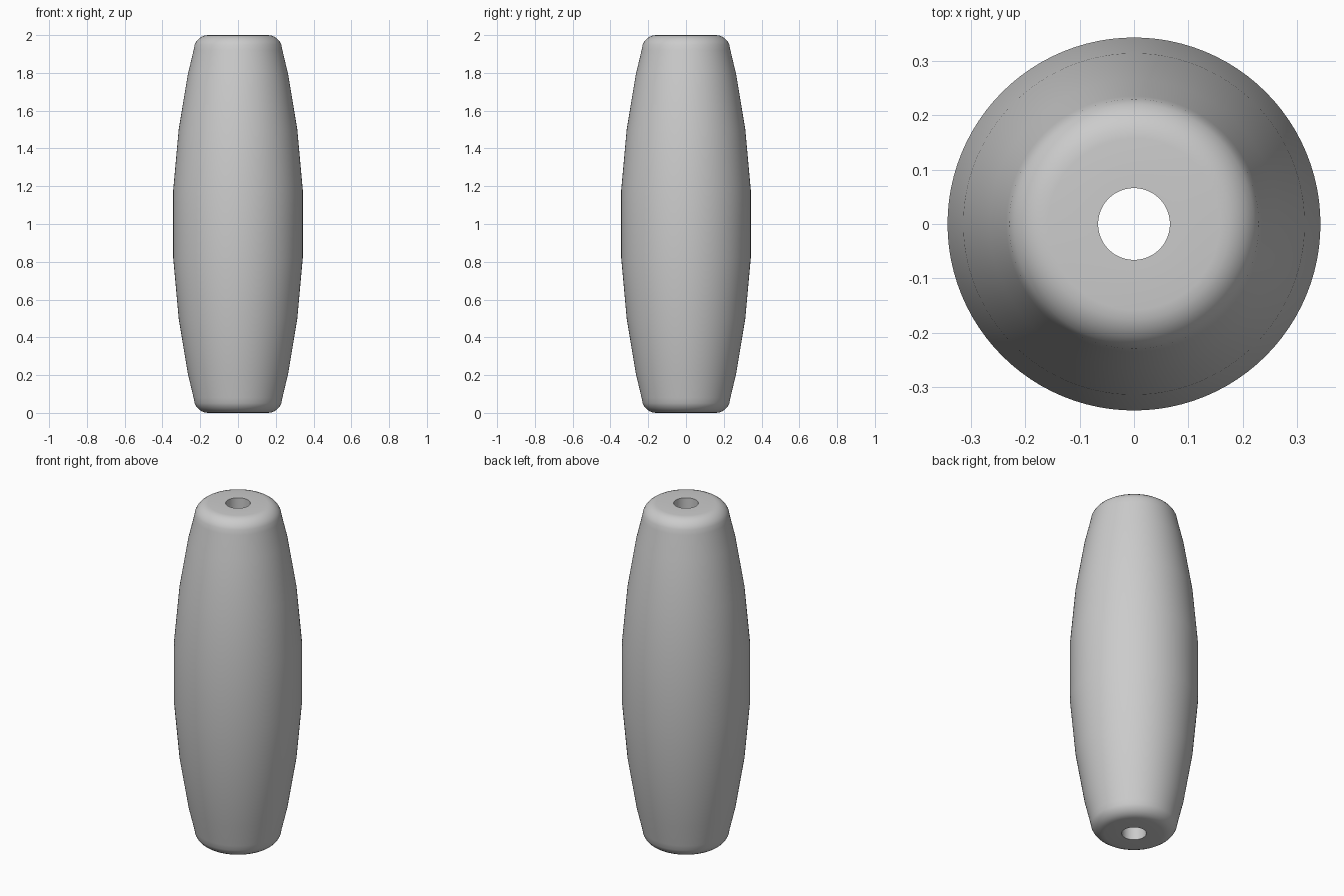
import bpy, bmesh, math

if "Cube" in bpy.data.objects:
    bpy.data.objects.remove(bpy.data.objects["Cube"])

SEG = 96
# Upper half of the outline (radius, z), from the belly to the rim
upper = [(0.343, 1.18), (0.314, 1.50), (0.266, 1.79), (0.235, 1.92)]
# Rounded shoulder into the flat end
for i in range(1, 7):
    a = math.radians(10 + 80 * i / 6)
    upper.append((0.158 + 0.078 * math.cos(a), 1.915 + 0.085 * math.sin(a)))
# Bore
upper.append((0.066, 2.0))
# Mirror for the lower half
profile = [(r, 2 - z) for r, z in reversed(upper)] + upper

bm = bmesh.new()
rings = []
for r, z in profile:
    rings.append([bm.verts.new((r * math.cos(2 * math.pi * k / SEG),
                                r * math.sin(2 * math.pi * k / SEG), z))
                  for k in range(SEG)])
# Outer wall, ends and bore (last ring joins back to the first)
for i, ring in enumerate(rings):
    nxt = rings[(i + 1) % len(rings)]
    for k in range(SEG):
        j = (k + 1) % SEG
        bm.faces.new((ring[k], ring[j], nxt[j], nxt[k]))
bmesh.ops.recalc_face_normals(bm, faces=bm.faces)

mesh = bpy.data.meshes.new("barrel_bead")
bm.to_mesh(mesh)
bm.free()
bead = bpy.data.objects.new("barrel_bead", mesh)
bpy.context.collection.objects.link(bead)

mat = bpy.data.materials.new("light grey")
mat.diffuse_color = (0.6, 0.6, 0.6, 1)
mat.use_nodes = True
mat.node_tree.nodes["Principled BSDF"].inputs["Base Color"].default_value = mat.diffuse_color
mesh.materials.append(mat)

bpy.context.view_layer.objects.active = bead
bead.select_set(True)
bpy.ops.object.shade_smooth_by_angle(angle=math.radians(35))
